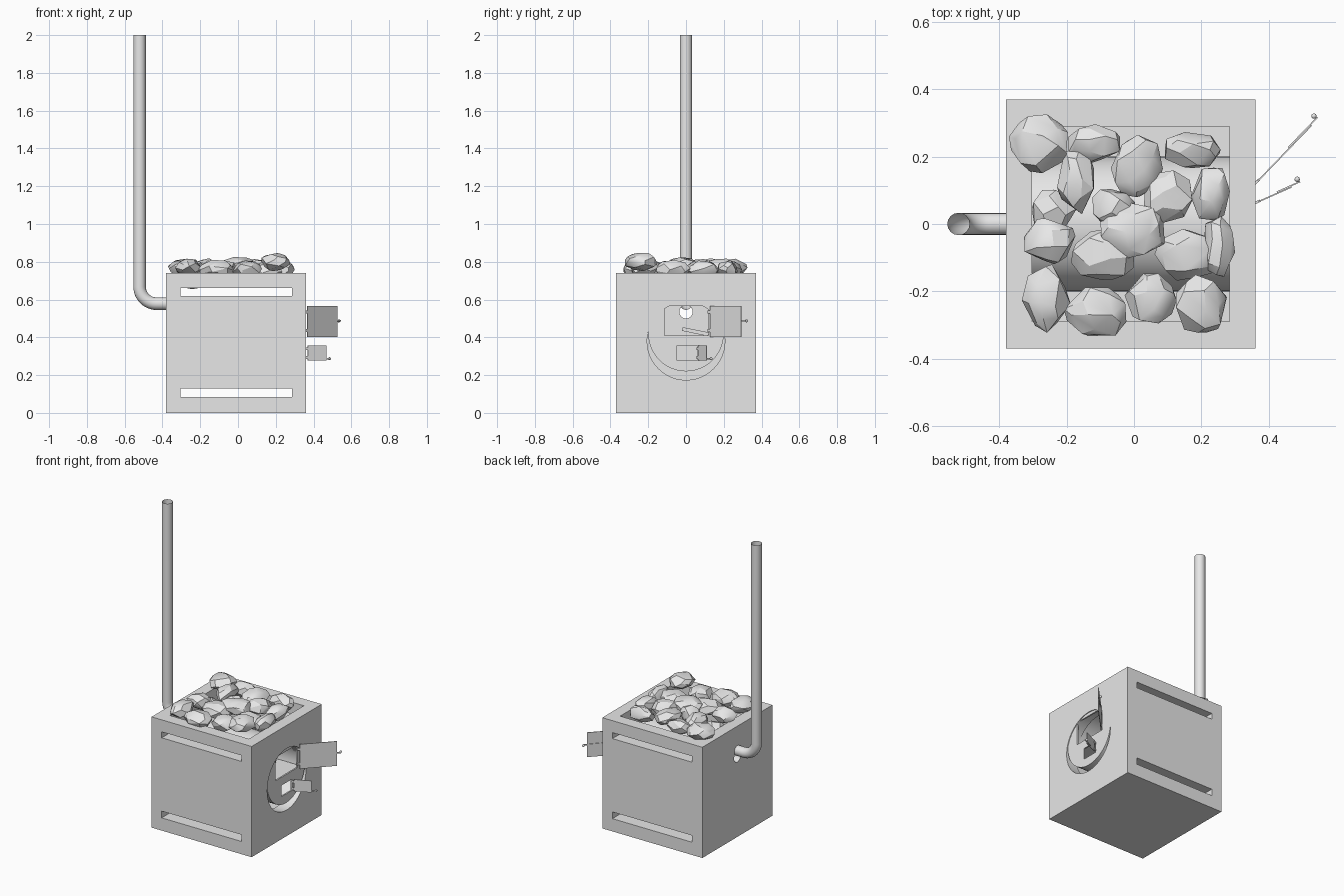
import bpy, bmesh, math, random
from mathutils import Matrix, Vector

random.seed(4)
old = bpy.data.objects.get("Cube")
if old:
    bpy.data.objects.remove(old, do_unlink=True)

grey = bpy.data.materials.new("light_grey")
grey.use_nodes = True
grey.diffuse_color = (0.8, 0.8, 0.8, 1)
grey.node_tree.nodes["Principled BSDF"].inputs["Base Color"].default_value = grey.diffuse_color


def add(name, bm, matrix=Matrix()):
    mesh = bpy.data.meshes.new(name)
    bm.normal_update()
    bm.to_mesh(mesh)
    bm.free()
    mesh.materials.append(grey)
    obj = bpy.data.objects.new(name, mesh)
    obj.matrix_world = matrix
    bpy.context.collection.objects.link(obj)
    return obj


def box(name, x, y, z, matrix=Matrix()):
    """Box from three (low, high) ranges."""
    bm = bmesh.new()
    bmesh.ops.create_cube(bm, size=1)
    for v in bm.verts:
        v.co = [r[0] + (c + 0.5) * (r[1] - r[0]) for r, c in zip((x, y, z), v.co)]
    return add(name, bm, matrix)


def rod(name, x, z, radius, sides=48, matrix=Matrix()):
    """Cylinder lying along x at height z."""
    bm = bmesh.new()
    place = Matrix.Translation((sum(x) / 2, 0, z)) @ Matrix.Rotation(math.pi / 2, 4, "Y")
    bmesh.ops.create_cone(bm, cap_ends=True, segments=sides, radius1=radius,
                          radius2=radius, depth=x[1] - x[0], matrix=place)
    return add(name, bm, matrix)


def activate(obj):
    bpy.ops.object.select_all(action="DESELECT")
    obj.select_set(True)
    bpy.context.view_layer.objects.active = obj


def smooth(obj, angle=35):
    activate(obj)
    bpy.ops.object.shade_smooth_by_angle(angle=math.radians(angle))


def cut(obj, cutters):
    activate(obj)
    for cutter in cutters:
        mod = obj.modifiers.new("cut", "BOOLEAN")
        mod.operation, mod.solver, mod.object = "DIFFERENCE", "EXACT", cutter
        bpy.ops.object.modifier_apply(modifier=mod.name)
        bpy.data.objects.remove(cutter, do_unlink=True)
    smooth(obj)


# Housing: open top, vent slots front and back, firebox and flue holes
housing = box("housing", (-0.38, 0.36), (-0.37, 0.37), (0, 0.74))
cut(housing, [
    box("cavity", (-0.302, 0.284), (-0.29, 0.29), (0.08, 1)),
    box("low_slot", (-0.305, 0.285), (-1, 1), (0.085, 0.13)),
    box("high_slot", (-0.305, 0.285), (-1, 1), (0.62, 0.66)),
    rod("door_hole", (0.1, 0.5), 0.38, 0.206),
    rod("flue_hole", (-0.5, -0.2), 0.535, 0.035),
])

# Firebox drum with two door openings
drum = rod("firebox", (-0.32, 0.355), 0.42, 0.2)
cut(drum, [
    rod("drum_cavity", (-0.29, 0.345), 0.42, 0.19),
    box("fire_opening", (0.3, 0.5), (-0.113, 0.12), (0.41, 0.565)),
    box("ash_opening", (0.3, 0.5), (-0.05, 0.062), (0.28, 0.355)),
    rod("flue_outlet", (-0.5, -0.2), 0.535, 0.035),
])
box("grate", (-0.28, 0.34), (-0.18, 0.18), (0.385, 0.395))
box("firewood", (-0.1, 0.2), (-0.07, 0.07), (-0.01, 0.01),
    Matrix.Translation((0, 0.05, 0.43)) @ Matrix.Rotation(-0.2, 4, "X"))


# Open doors, each with hinges, a latch bar and a knob
def door(name, hinge, angle, length, height, latch_z):
    low, high = height
    m = Matrix.Translation((*hinge, 0)) @ Matrix.Rotation(math.radians(angle), 4, "Z")
    box(name, (0.008, length), (-0.002, 0.002), height, m)
    for z in (low + 0.2 * (high - low), high - 0.2 * (high - low)):
        box(name + "_hinge", (-0.01, 0.014), (-0.003, 0.004), (z - 0.007, z + 0.007), m)
    box(name + "_latch", (length * 0.6, length + 0.03), (0.002, 0.006),
        (latch_z - 0.004, latch_z + 0.004), m)
    bm = bmesh.new()
    bmesh.ops.create_uvsphere(bm, u_segments=12, v_segments=8, radius=0.008,
                              matrix=Matrix.Translation((length + 0.025, 0.014, latch_z)))
    smooth(add(name + "_knob", bm, m))


door("fire_door", (0.362, 0.122), 46, 0.237, (0.403, 0.567), 0.487)
door("ash_door", (0.362, 0.063), 24, 0.115, (0.278, 0.356), 0.287)

# Chimney pipe: swept circle with a quarter bend
bend, px, pz = 0.09, -0.521, 0.578
path = [Vector((-0.33, 0, pz))]
for i in range(13):
    a = math.pi / 2 * i / 12
    path.append(Vector((px + bend - bend * math.sin(a), 0, pz + bend - bend * math.cos(a))))
path.append(Vector((px, 0, 2)))
curve = bpy.data.curves.new("chimney_pipe", "CURVE")
curve.dimensions = "3D"
curve.bevel_depth, curve.bevel_resolution = 0.033, 6
spline = curve.splines.new("POLY")
spline.points.add(len(path) - 1)
for point, co in zip(spline.points, path):
    point.co = (*co, 1)
pipe = bpy.data.objects.new("chimney_pipe", curve)
bpy.context.collection.objects.link(pipe)
curve.materials.append(grey)
activate(pipe)
bpy.ops.object.convert(target="MESH")
pipe = bpy.context.object
smooth(pipe)


# Heap of faceted stones: hulls of points scattered evenly on an ellipsoid
def stone(x, y, z, rx, ry, rz):
    bm = bmesh.new()
    count = 26
    turn = random.uniform(0, 6)
    for i in range(count):
        h = 1 - 2 * (i + 0.5) / count
        a = turn + i * 2.4 + random.uniform(-0.35, 0.35)
        r = math.sqrt(1 - h * h)
        s = random.uniform(0.9, 1.06)
        bm.verts.new((x + rx * s * r * math.cos(a), y + ry * s * r * math.sin(a), z + rz * s * h))
    hull = bmesh.ops.convex_hull(bm, input=bm.verts)
    bmesh.ops.delete(bm, geom=[g for g in hull["geom_interior"] if isinstance(g, bmesh.types.BMVert)],
                     context="VERTS")
    bmesh.ops.dissolve_limit(bm, angle_limit=math.radians(14), verts=bm.verts, edges=bm.edges)
    smooth(add("stone", bm), 28)


# Centre, half sizes in hundredths, and height above the usual level
for x, y, rx, ry, up in (
        (-28, 24, 9, 9, 1), (-12, 24, 8, 6, 0), (-17, 13, 6, 10, 1), (1, 17, 8, 10, 1),
        (17, 22, 9, 6, 0), (10, 8, 8, 8, 1), (23, 9, 6, 9, 0), (0, -2, 10, 9, 2),
        (-25, -5, 8, 7, 0), (-9, -9, 10, 8, 0), (16, -9, 10, 8, -1), (25, -7, 5, 10, 0),
        (-26, -22, 7, 10, 1), (-11, -26, 10, 8, 0), (5, -22, 8, 8, 0), (20, -24, 8, 9, 4),
        (-6, 5, 7, 6, 0), (-24, 4, 7, 7, -6)):
    stone(x / 100, y / 100, 0.76 + up / 100, rx / 100, ry / 100, 0.05)
